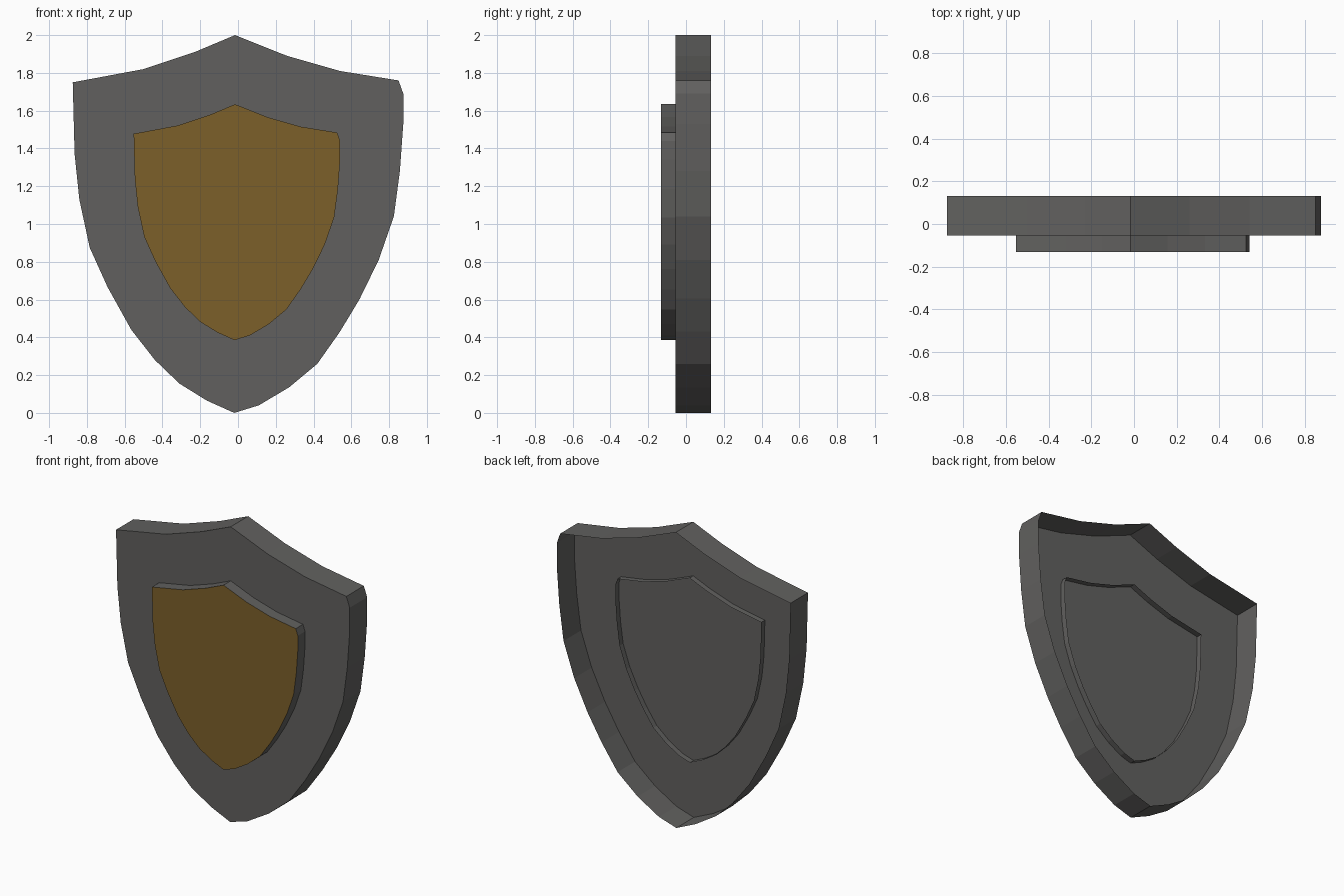
import bpy, bmesh

if "Cube" in bpy.data.objects:
    bpy.data.objects.remove(bpy.data.objects["Cube"])

# Slightly hand-cut shield outline (x, z), clockwise from the top point
OUTLINE = [(-0.016, 2.0), (0.26, 1.89), (0.54, 1.81), (0.85, 1.76), (0.875, 1.69),
           (0.875, 1.53), (0.857, 1.28), (0.825, 1.04), (0.745, 0.81), (0.645, 0.605),
           (0.54, 0.43), (0.42, 0.26), (0.27, 0.135), (0.11, 0.04), (-0.02, 0.0),
           (-0.165, 0.065), (-0.31, 0.155), (-0.44, 0.28), (-0.565, 0.44), (-0.69, 0.665),
           (-0.785, 0.875), (-0.84, 1.13), (-0.865, 1.37), (-0.875, 1.75),
           (-0.5, 1.82), (-0.23, 1.91)]


def paint(name, color):
    mat = bpy.data.materials.new(name)
    mat.diffuse_color = color
    mat.use_nodes = True
    mat.node_tree.nodes["Principled BSDF"].inputs["Base Color"].default_value = mat.diffuse_color
    return mat


DARK_STEEL = paint("dark_steel", (0.12, 0.118, 0.114, 1.0))
DARK_GOLD = paint("dark_gold", (0.2, 0.115, 0.023, 1.0))


def shield_part(name, mat, front, back=None, scale=1.0, dx=0.0, dz=0.0, cap=True):
    """Front plate and/or side walls of the shield outline; the back stays open."""
    bm = bmesh.new()
    ring = [bm.verts.new((x * scale + dx, front, z * scale + dz)) for x, z in OUTLINE]
    n = len(ring)
    if cap:
        bm.faces.new(ring[::-1])
    if back is not None:
        rear = [bm.verts.new((v.co.x, back, v.co.z)) for v in ring]
        for i in range(n):
            j = (i + 1) % n
            bm.faces.new((ring[i], ring[j], rear[j], rear[i]))
    me = bpy.data.meshes.new(name)
    bm.to_mesh(me)
    bm.free()
    me.materials.append(mat)
    ob = bpy.data.objects.new(name, me)
    bpy.context.collection.objects.link(ob)
    return ob


# Main shield: front plate with walls, open at the back
shield_part("shield_body", DARK_STEEL, -0.055, 0.132)

# Raised centre: steel rim passing through the body plate, gold front plate
INNER = dict(scale=0.6245, dx=-0.006, dz=0.385)
shield_part("emblem_rim", DARK_STEEL, -0.132, -0.016, cap=False, **INNER)
shield_part("emblem_plate", DARK_GOLD, -0.132, **INNER)
